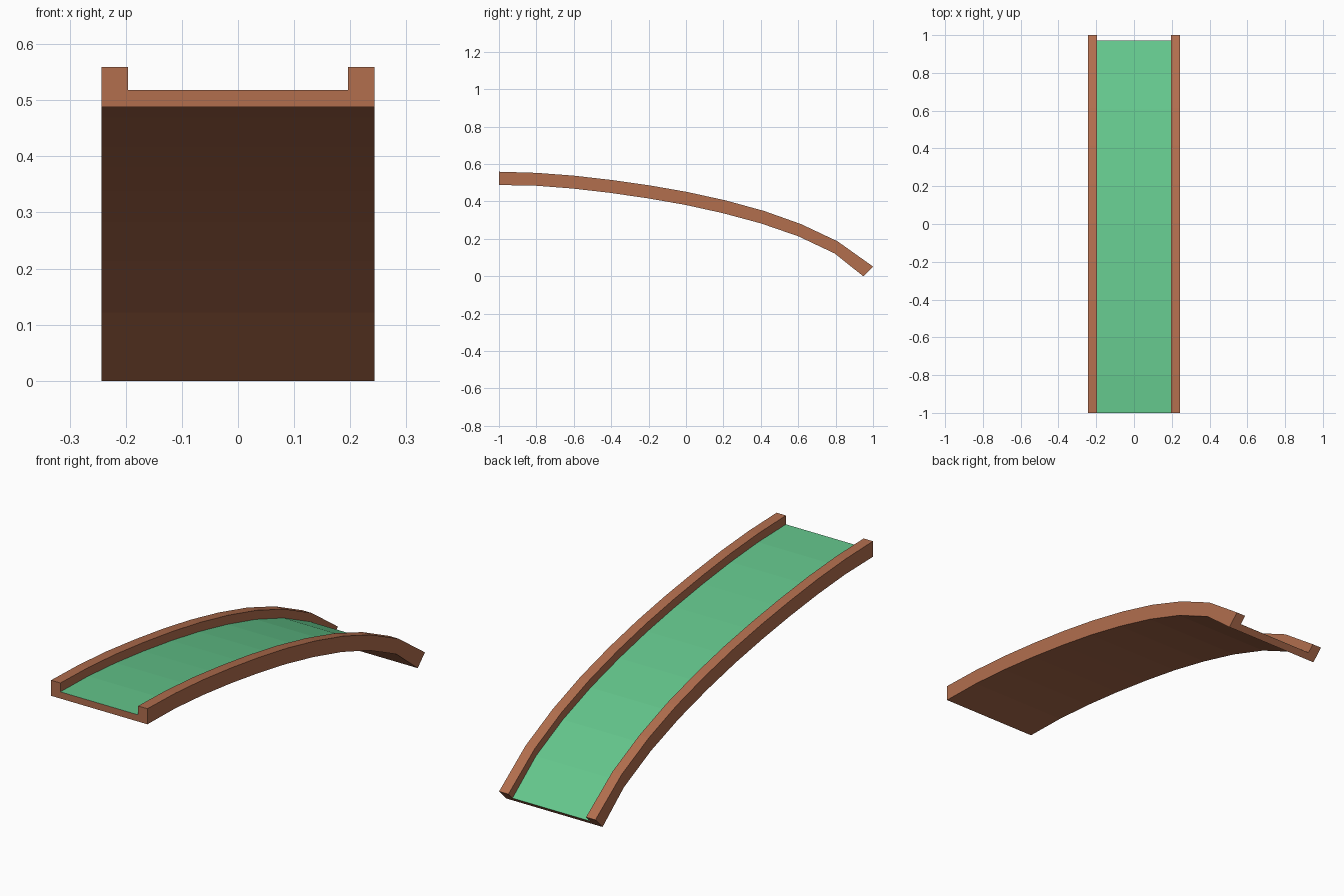
import bpy, bmesh

if "Cube" in bpy.data.objects:
    bpy.data.objects.remove(bpy.data.objects["Cube"])

# Side profile stations: (top y, top z, bottom y, bottom z), high end to low end
STATIONS = [
    (-1.0, 0.559, -1.0, 0.488), (-0.80, 0.553, -0.80, 0.484),
    (-0.60, 0.538, -0.605, 0.469), (-0.40, 0.515, -0.405, 0.446),
    (-0.195, 0.486, -0.205, 0.417), (0.005, 0.451, -0.005, 0.382),
    (0.21, 0.406, 0.195, 0.338), (0.415, 0.350, 0.40, 0.283),
    (0.615, 0.279, 0.60, 0.214), (0.81, 0.187, 0.795, 0.122),
    (1.0, 0.052, 0.948, 0.0),
]
OUT, INN = 0.243, 0.196   # half widths: outside, inside of rails
FLOOR = 0.43              # floor height as a fraction of the section height

# U-shaped section: (x, height fraction); edge 3 -> 4 is the floor
SECTION = [(-OUT, 0), (-OUT, 1), (-INN, 1), (-INN, FLOOR),
           (INN, FLOOR), (INN, 1), (OUT, 1), (OUT, 0)]


def material(name, rgb):
    m = bpy.data.materials.new(name)
    m.diffuse_color = (*rgb, 1)
    m.use_nodes = True
    m.node_tree.nodes["Principled BSDF"].inputs["Base Color"].default_value = m.diffuse_color
    return m


brown = material("reddish brown", (0.445, 0.156, 0.076))
green = material("soft green", (0.127, 0.565, 0.262))

# Sweep the channel section along the curved side profile
bm = bmesh.new()
rings = []
for ty, tz, by, bz in STATIONS:
    rings.append([bm.verts.new((x, by + (ty - by) * h, bz + (tz - bz) * h))
                  for x, h in SECTION])
n = len(SECTION)
for a, b in zip(rings, rings[1:]):
    for i in range(n):
        j = (i + 1) % n
        f = bm.faces.new((a[i], a[j], b[j], b[i]))
        f.material_index = 1 if i == 3 else 0   # green floor

# End caps, split into two rails and the floor edge
for r in (rings[0], rings[-1]):
    bm.faces.new(r)
bmesh.ops.recalc_face_normals(bm, faces=bm.faces)

mesh = bpy.data.meshes.new("curved_ramp")
bm.to_mesh(mesh)
bm.free()
mesh.materials.append(brown)
mesh.materials.append(green)
ramp = bpy.data.objects.new("curved_ramp", mesh)
bpy.context.collection.objects.link(ramp)
